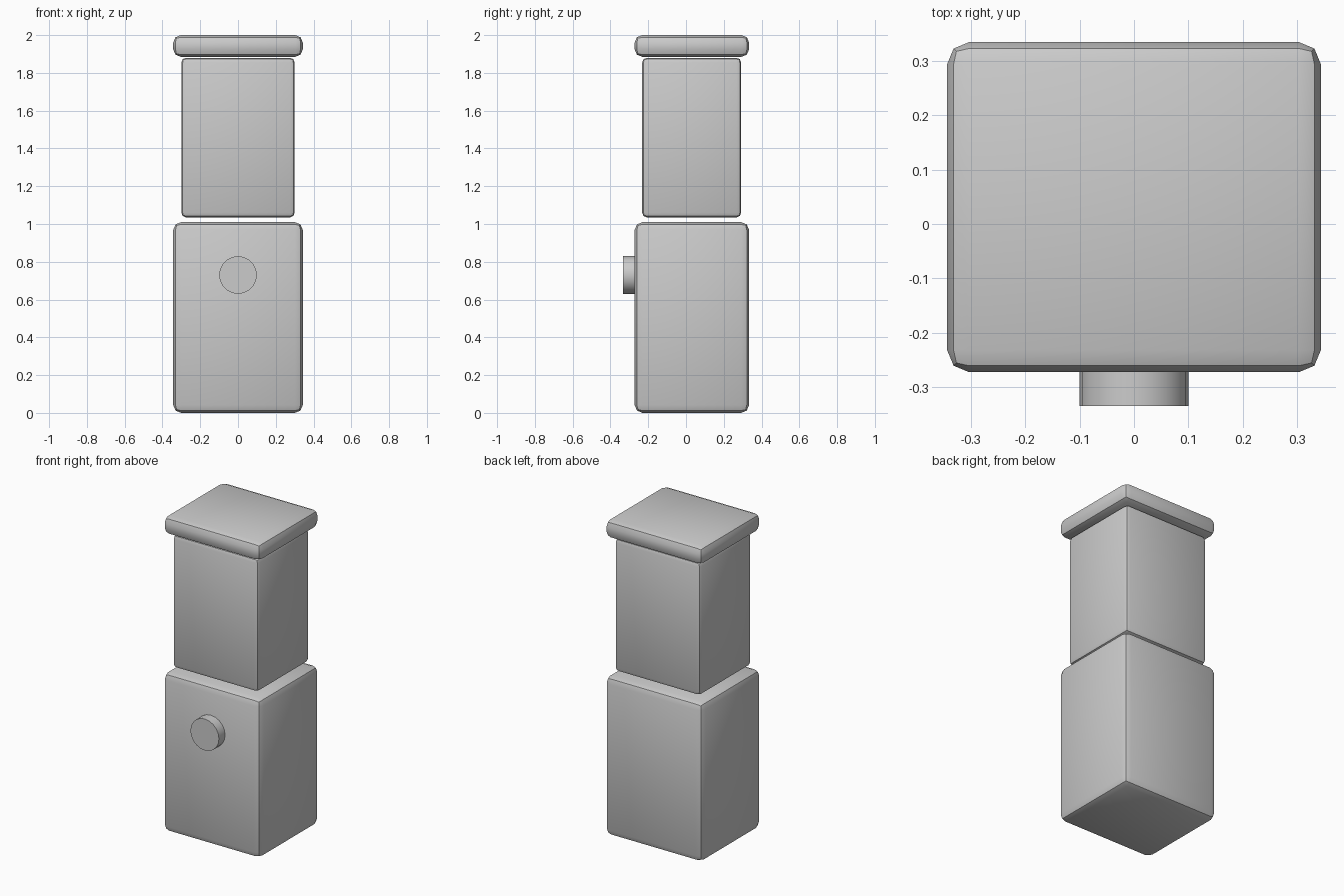
import bpy, math

if "Cube" in bpy.data.objects:
    bpy.data.objects.remove(bpy.data.objects["Cube"])


def rounded_box(name, half_x, y0, y1, z0, z1, bevel):
    bpy.ops.mesh.primitive_cube_add(size=1, location=(0, (y0 + y1) / 2, (z0 + z1) / 2))
    ob = bpy.context.object
    ob.name = name
    ob.scale = (half_x * 2, y1 - y0, z1 - z0)
    bpy.ops.object.transform_apply(location=False, rotation=False, scale=True)
    mod = ob.modifiers.new("rounded_edges", 'BEVEL')
    mod.width = bevel
    mod.segments = 2
    bpy.ops.object.modifier_apply(modifier=mod.name)
    bpy.ops.object.shade_smooth_by_angle(angle=math.radians(40))
    return ob


# Stacked body blocks with narrow open gaps, and the overhanging cap
rounded_box("lower_body", 0.343, -0.272, 0.334, 0.0, 1.01, 0.042)
rounded_box("upper_body", 0.3, -0.232, 0.292, 1.035, 1.88, 0.025)
rounded_box("cap", 0.343, -0.272, 0.334, 1.885, 2.0, 0.04)

# Round knob on the front
bpy.ops.mesh.primitive_cylinder_add(vertices=20, radius=0.1, depth=0.08,
                                    location=(0, -0.294, 0.73),
                                    rotation=(math.pi / 2, 0, 0))
bpy.context.object.name = "front_knob"
bpy.ops.object.shade_smooth_by_angle(angle=math.radians(30))
